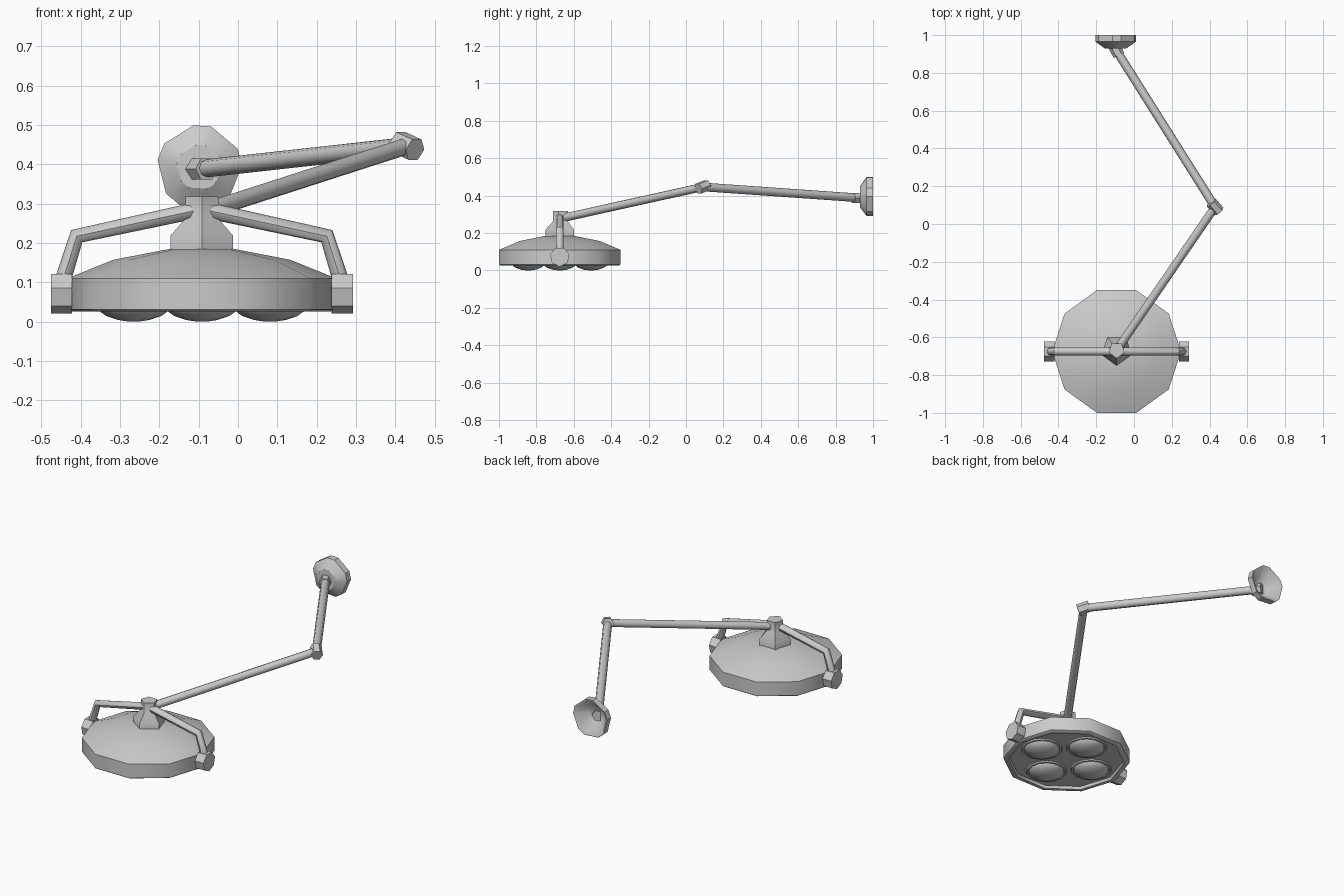
import bpy, bmesh
from math import radians, sin, cos
from mathutils import Vector, Matrix

if "Cube" in bpy.data.objects:
    bpy.data.objects.remove(bpy.data.objects["Cube"])

HX, HY = -0.092, -0.675      # lamp head centre
NECK = Vector((HX, HY + 0.006, 0.278))
ELBOW = Vector((0.429, 0.09, 0.446))
WALL = Vector((-0.094, 0.92, 0.388))


def ngon(n, phase=0):
    return [phase + 360 * i / n for i in range(n)]


def smooth(ob, angle):
    bpy.ops.object.select_all(action='DESELECT')
    ob.select_set(True)
    bpy.context.view_layer.objects.active = ob
    bpy.ops.object.shade_smooth_by_angle(angle=radians(angle))


def lathe(name, profile, angles, loc, axis=None, angle=40):
    """Spin (radius, height) points; both ends are capped."""
    bm = bmesh.new()
    rings = [[bm.verts.new((r * cos(radians(a)), r * sin(radians(a)), z)) for a in angles]
             for r, z in profile]
    n = len(angles)
    for a, b in zip(rings, rings[1:]):
        for i in range(n):
            j = (i + 1) % n
            bm.faces.new((a[i], a[j], b[j], b[i]))
    bm.faces.new(rings[0])
    bm.faces.new(rings[-1])
    bmesh.ops.recalc_face_normals(bm, faces=bm.faces)
    rot = Vector(axis).to_track_quat('Z', 'Y').to_matrix().to_4x4() if axis else Matrix()
    bm.transform(Matrix.Translation(loc) @ rot)
    me = bpy.data.meshes.new(name)
    bm.to_mesh(me)
    bm.free()
    ob = bpy.data.objects.new(name, me)
    bpy.context.collection.objects.link(ob)
    smooth(ob, angle)
    return ob


def tube(name, points, r):
    """Eight-sided tube along a path."""
    cu = bpy.data.curves.new(name, 'CURVE')
    cu.dimensions = '3D'
    cu.bevel_depth = r
    cu.bevel_resolution = 2
    cu.use_fill_caps = True
    sp = cu.splines.new('POLY')
    sp.points.add(len(points) - 1)
    for p, co in zip(sp.points, points):
        p.co = (*co, 1)
    ob = bpy.data.objects.new(name, cu)
    bpy.context.collection.objects.link(ob)
    bpy.ops.object.select_all(action='DESELECT')
    ob.select_set(True)
    bpy.context.view_layer.objects.active = ob
    bpy.ops.object.convert(target='MESH')
    smooth(bpy.context.object, 46)


def joint(name, a, b, r):
    a, b = Vector(a), Vector(b)
    lathe(name, [(r, 0), (r, (b - a).length)], ngon(6), a, b - a, 30)


# Lamp head: ten-sided dome with a recessed underside
lathe("lamp_head", [(0.08, 0.185), (0.225, 0.157), (0.341, 0.11), (0.341, 0.031),
                    (0.332, 0.025), (0.312, 0.025), (0.306, 0.04), (0.02, 0.04)],
      ngon(10), (HX, HY, 0))

# Four lenses with surrounding rings
for i, (dx, dy) in enumerate([(0.173, 0), (-0.173, 0), (0, 0.168), (0, -0.168)]):
    c = (HX + dx, HY + dy, 0)
    lathe(f"lens_ring_{i}", [(0.112, 0.042), (0.108, 0.033), (0.098, 0.033), (0.094, 0.042)],
          ngon(14), c)
    lathe(f"lens_{i}", [(0.096, 0.041), (0.092, 0.03), (0.07, 0.014), (0.04, 0.004), (0.014, 0)],
          ngon(14), c)

# Neck: five-sided collar and post
lathe("neck", [(0.084, 0.175), (0.084, 0.218), (0.044, 0.262), (0.044, 0.318)],
      ngon(5, -90), (HX, HY + 0.008, 0))

# Yoke arms and side pivots, mirrored about the head
for side, s in (("left", -1), ("right", 1)):
    tube(f"yoke_{side}", [(HX, HY, 0.286), (HX + s * 0.318, HY, 0.217),
                          (HX + s * 0.358, HY, 0.09)], 0.021)
    lathe(f"pivot_{side}", [(0.053, -0.027), (0.053, 0.027)], ngon(7, -90),
          (HX + s * 0.357, HY, 0.073), (1, 0, 0))

# Swing arms and their joints
tube("lower_arm", [NECK, ELBOW], 0.022)
tube("upper_arm", [ELBOW, WALL], 0.023)
joint("elbow_joint", (0.409, 0.114, 0.456), (0.45, 0.066, 0.437), 0.031)
joint("wall_joint", (-0.107, 0.945, 0.388), (-0.08, 0.893, 0.388), 0.031)

# Wall mount: hollow cup, a pentagon with cut corners, open at the back
corners = [a + d for a in ngon(5, 14) for d in (-12, 12)]
lathe("wall_mount", [(0.100, 0), (0.108, 0), (0.108, 0.035), (0.058, 0.07)],
      corners, (-0.098, 1, 0.392), (0, -1, 0), 30)
mount = bpy.data.objects["wall_mount"]
bm = bmesh.new()
bm.from_mesh(mount.data)
back = [f for f in bm.faces if len(f.verts) > 4 and f.calc_center_median().y > 0.99]
res = bmesh.ops.extrude_discrete_faces(bm, faces=back)["faces"]
for f in res:                        # sink the back face into a tapered hollow
    c = f.calc_center_median()
    for v in f.verts:
        v.co = c + (v.co - c) * 0.52 + Vector((0, -0.062, 0))
bmesh.ops.recalc_face_normals(bm, faces=bm.faces)
bm.to_mesh(mount.data)
bm.free()
